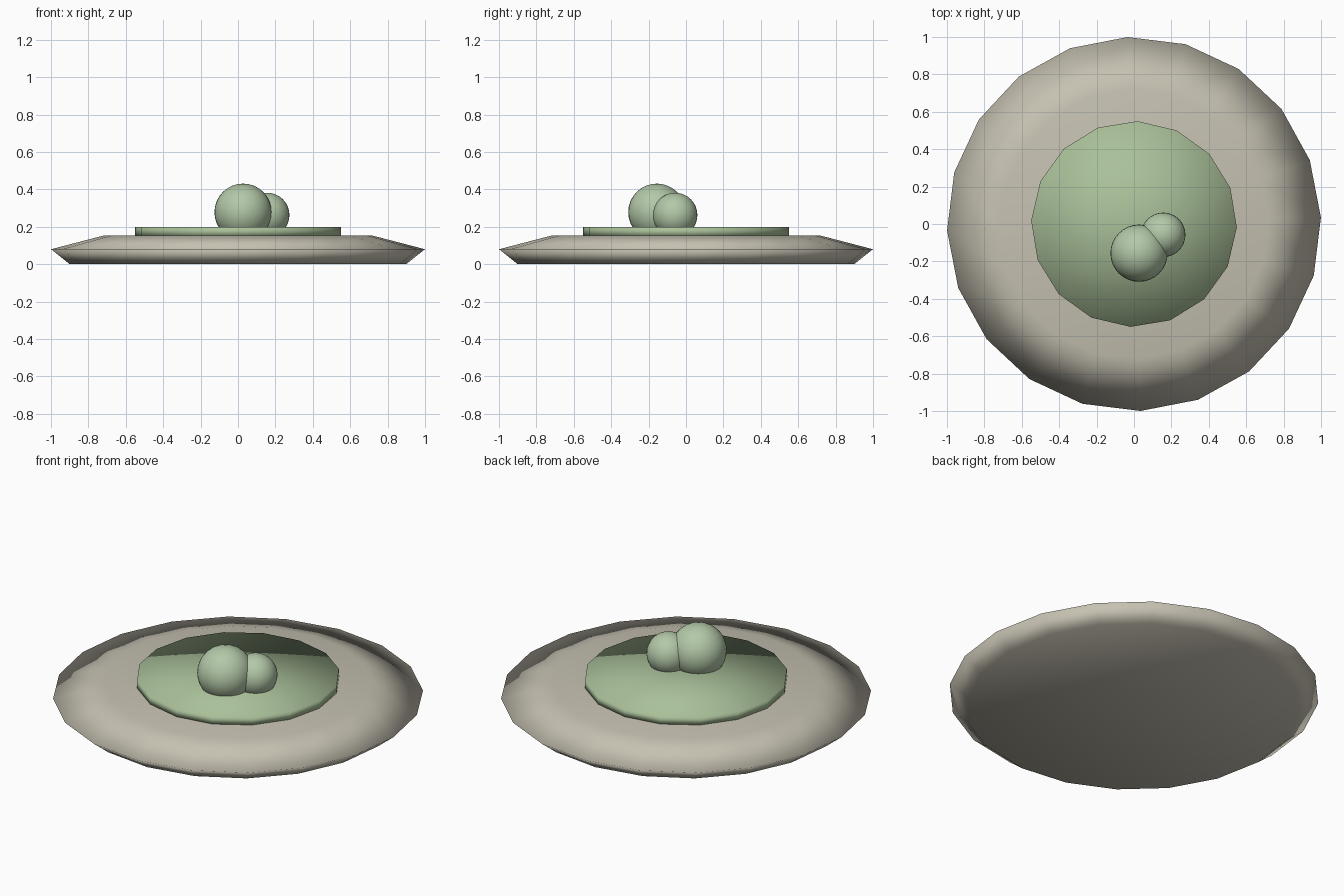
import bpy, math

if "Cube" in bpy.data.objects:
    bpy.data.objects.remove(bpy.data.objects["Cube"])


def material(name, rgb):
    m = bpy.data.materials.new(name)
    m.diffuse_color = (*rgb, 1)
    m.use_nodes = True
    m.node_tree.nodes["Principled BSDF"].inputs["Base Color"].default_value = m.diffuse_color
    return m


def lathe(name, profile, sides, twist, mat):
    """Closed solid of revolution; profile is (radius, z) from bottom to top."""
    verts, faces = [], []
    for r, z in profile:
        for i in range(sides):
            a = math.radians(twist) + 2 * math.pi * i / sides
            verts.append((r * math.cos(a), r * math.sin(a), z))
    n = len(profile)
    for k in range(n - 1):
        for i in range(sides):
            j = (i + 1) % sides
            faces.append((k * sides + i, k * sides + j,
                          (k + 1) * sides + j, (k + 1) * sides + i))
    # fan caps
    bottom, top = len(verts), len(verts) + 1
    verts += [(0, 0, profile[0][1]), (0, 0, profile[-1][1])]
    for i in range(sides):
        j = (i + 1) % sides
        faces.append((bottom, j, i))
        faces.append((top, (n - 1) * sides + i, (n - 1) * sides + j))
    me = bpy.data.meshes.new(name)
    me.from_pydata(verts, [], faces)
    me.materials.append(mat)
    me.shade_smooth()
    ob = bpy.data.objects.new(name, me)
    bpy.context.collection.objects.link(ob)
    return ob


def ball(name, radius, loc, mat):
    bpy.ops.mesh.primitive_uv_sphere_add(segments=32, ring_count=16,
                                         radius=radius, location=loc)
    ob = bpy.context.object
    ob.name = name
    ob.data.materials.append(mat)
    ob.data.shade_smooth()


stone = material("stone", (0.56, 0.53, 0.44))
leaf = material("leaf", (0.40, 0.53, 0.32))
bud = material("bud", (0.45, 0.58, 0.39))

# Low stone base with a bevelled edge
lathe("stone_base", [(0.90, 0.0), (1.0, 0.08), (0.72, 0.153)], 20, 2, stone)

# Flat green pad
lathe("green_pad", [(0.55, 0.15), (0.55, 0.198)], 16, -2, leaf)

# Two overlapping round buds
ball("large_bud", 0.153, (0.027, -0.156, 0.278), bud)
ball("small_bud", 0.119, (0.156, -0.058, 0.263), bud)
